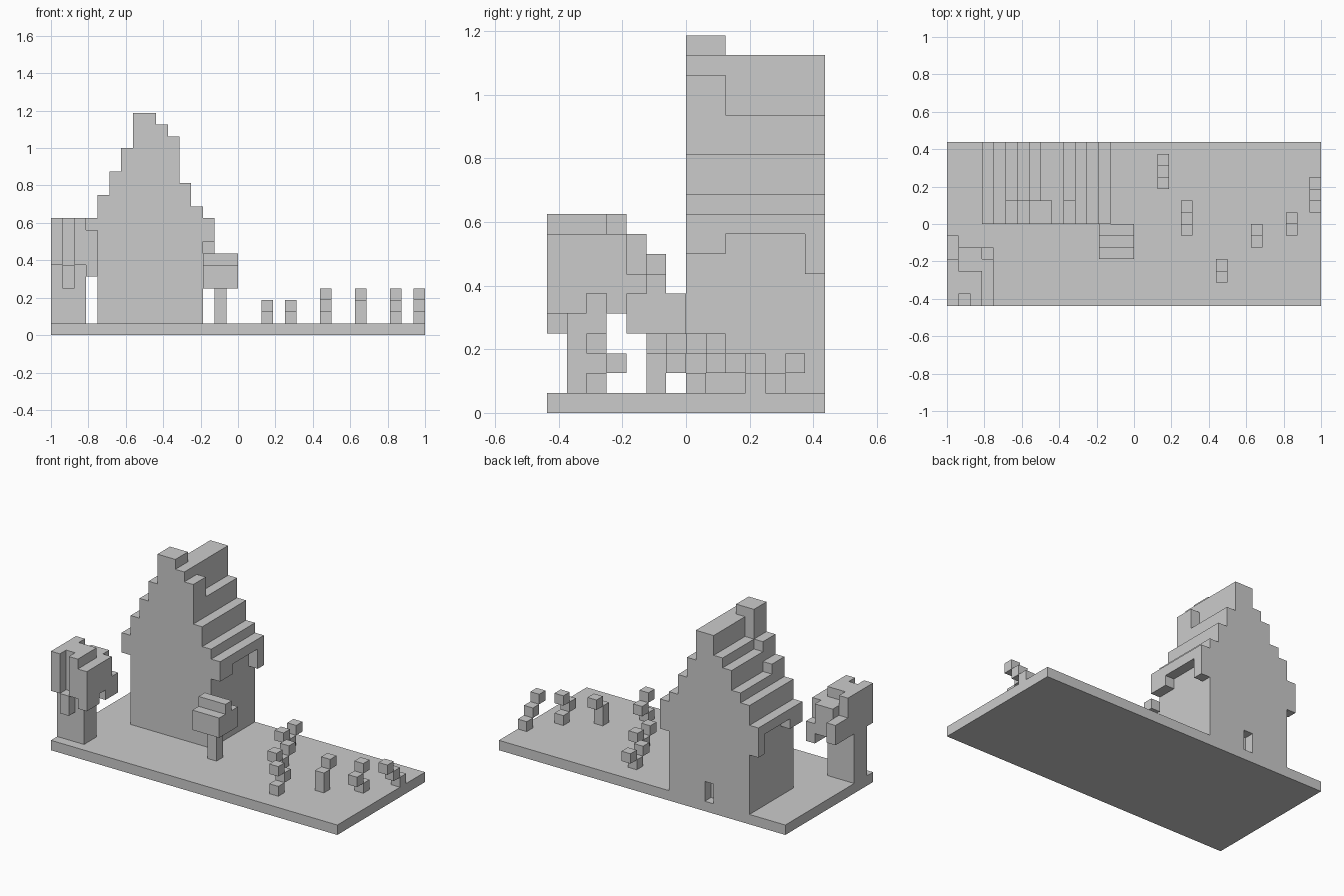
import bpy, bmesh
from itertools import product

if "Cube" in bpy.data.objects:
    bpy.data.objects.remove(bpy.data.objects["Cube"])

V = 1 / 16  # voxel size


def cells(x0, x1, y0, y1, z0, z1):
    return set(product(range(x0, x1), range(y0, y1), range(z0, z1)))


def build(name, boxes, cut=()):
    """Union voxel boxes, minus cut boxes, into one clean outer shell."""
    solid = set().union(*(cells(*b) for b in boxes)) - set().union(*(cells(*b) for b in cut))
    bm = bmesh.new()
    for c in solid:
        for axis, side in product(range(3), (0, 1)):
            n = list(c)
            n[axis] += 1 if side else -1
            if tuple(n) in solid:
                continue
            u, w = (axis + 1) % 3, (axis + 2) % 3
            quad = []
            for du, dw in ((0, 0), (1, 0), (1, 1), (0, 1)):
                p = list(c)
                p[axis] += side
                p[u] += du
                p[w] += dw
                quad.append(bm.verts.new([k * V for k in p]))
            bm.faces.new(quad if side else quad[::-1])
    bmesh.ops.remove_doubles(bm, verts=bm.verts, dist=1e-4)
    bmesh.ops.dissolve_limit(bm, angle_limit=0.01, verts=bm.verts, edges=bm.edges)
    me = bpy.data.meshes.new(name)
    bm.to_mesh(me)
    bm.free()
    ob = bpy.data.objects.new(name, me)
    bpy.context.collection.objects.link(ob)
    return ob


# Ground slab
build("ground", [(-16, 16, -7, 7, 0, 1)])

# House: stepped heights per column, front gable taller than the back roof
front = [12, 14, 16, 19, 19, 18, 17, 13, 11]
back = [12, 13, 15, 16, 18, 18, 15, 13, 11]
house = []
for i, (f, b) in enumerate(zip(front, back)):
    x = -12 + i
    house += [(x, x + 1, 0, 2, 1, f), (x, x + 1, 2, 7, 1, b)]
# Eaves on both sides with dropped ends
for x in (-13, -3):
    house += [(x, x + 1, 0, 2, 8, 10), (x, x + 1, 2, 6, 9, 10), (x, x + 1, 6, 7, 7, 10)]
build("house", house, cut=[(-8, -7, 6, 7, 1, 3)])

# Tree
build("tree_trunk", [(-16, -13, -6, -4, 1, 6)])
build("tree_foliage", [
    (-16, -13, -7, -4, 6, 10),
    (-16, -15, -4, -3, 6, 10),
    (-16, -15, -3, -1, 6, 8),
    (-15, -13, -4, -2, 6, 9),
    (-15, -14, -7, -6, 4, 6),
    (-13, -12, -7, -5, 5, 9),
    (-13, -12, -5, -4, 6, 9),
    (-13, -12, -4, -3, 5, 9),
    (-13, -12, -3, -2, 5, 7),
], cut=[(-15, -14, -7, -6, 6, 10)])

# Small roofed box on a post
build("box_on_post", [(-3, 0, -3, 0, 4, 6), (-3, 0, -2, -1, 6, 7), (-2, -1, -2, -1, 1, 4)])

# Flowers: x column, then (y, z) cells
flowers = [
    (2, [(4, 1), (3, 2), (5, 2)]),
    (4, [(0, 1), (-1, 2), (1, 2)]),
    (7, [(-5, 1), (-4, 2), (-5, 3)]),
    (10, [(-2, 1), (-2, 2), (-1, 3)]),
    (13, [(0, 1), (-1, 2), (0, 3)]),
    (15, [(3, 1), (2, 2), (1, 3)]),
]
for i, (x, yz) in enumerate(flowers):
    build(f"flower_{i + 1}", [(x, x + 1, y, y + 1, z, z + 1) for y, z in yz])
